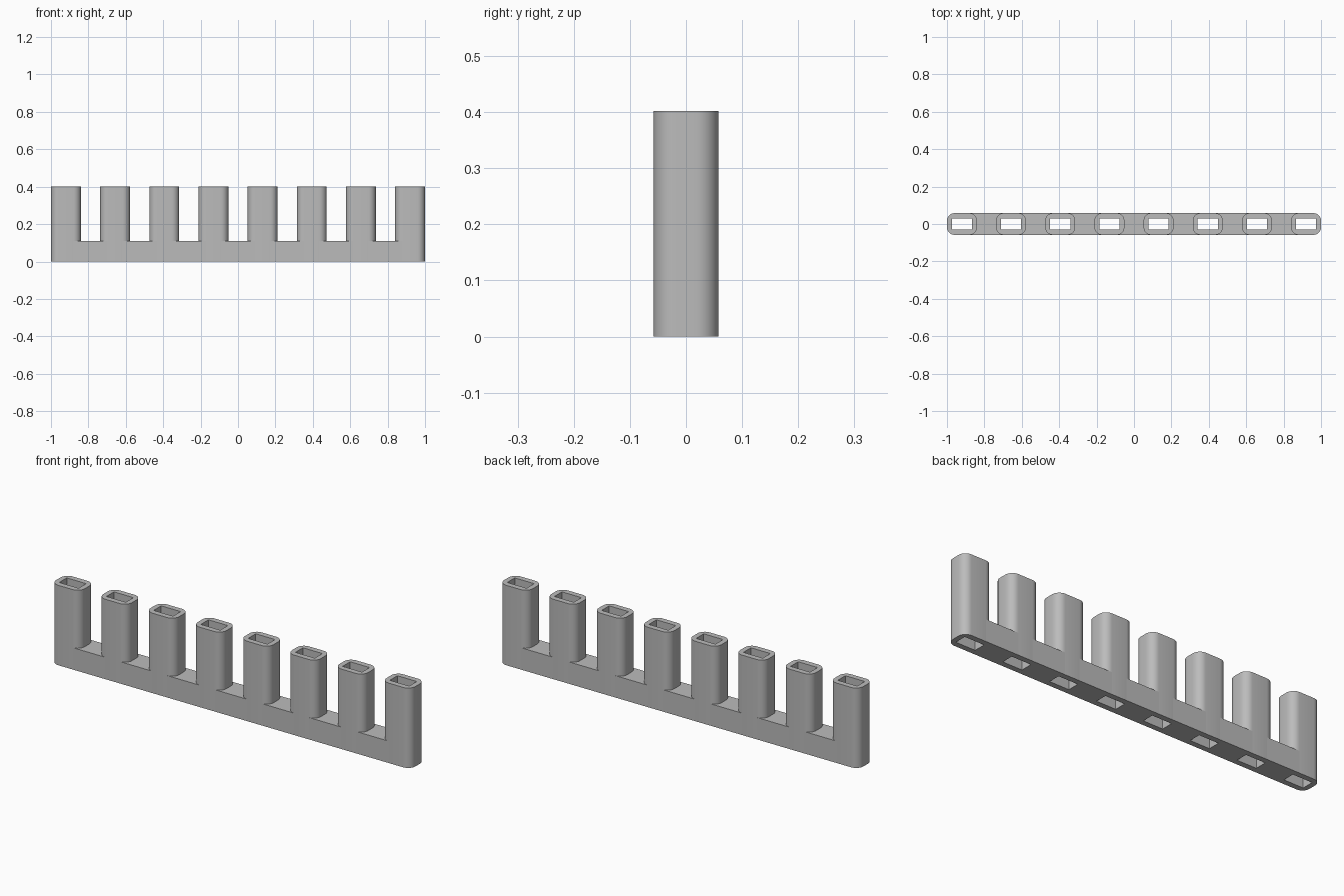
import bpy, bmesh
from math import cos, sin, pi

cube = bpy.data.objects.get("Cube")
if cube:
    bpy.data.objects.remove(cube)

COUNT = 8
HALF_X, HALF_Y, RADIUS = 0.08, 0.058, 0.04   # post footprint
HOLE_X, HOLE_Y = 0.054, 0.03                 # slot half sizes
POST_H, BASE_H = 0.402, 0.11
STEPS = 8                                    # segments per rounded corner
PITCH = 2 * (1 - HALF_X) / (COUNT - 1)

grey = bpy.data.materials.new("plain grey")
grey.use_nodes = True
grey.diffuse_color = (0.5, 0.5, 0.5, 1)
grey.node_tree.nodes["Principled BSDF"].inputs["Base Color"].default_value = grey.diffuse_color


def right_side():
    """Right half of the post outline, from front to back."""
    pts = []
    for sign in (-1, 1):
        for i in range(STEPS + 1):
            a = (i / STEPS - (sign < 0)) * pi / 2
            pts.append((HALF_X - RADIUS + RADIUS * cos(a),
                        sign * (HALF_Y - RADIUS) + RADIUS * sin(a)))
    return pts


def finish(bm, name):
    bmesh.ops.recalc_face_normals(bm, faces=bm.faces)
    mesh = bpy.data.meshes.new(name)
    bm.to_mesh(mesh)
    bm.free()
    mesh.materials.append(grey)
    obj = bpy.data.objects.new(name, mesh)
    bpy.context.collection.objects.link(obj)
    bpy.ops.object.select_all(action='DESELECT')
    obj.select_set(True)
    bpy.context.view_layer.objects.active = obj
    bpy.ops.object.shade_smooth_by_angle(angle=pi / 6)
    return obj


def ring(bm, pts, x, z):
    return [bm.verts.new((x + px, py, z)) for px, py in pts]


def wall(bm, a, b):
    for i in range(len(a)):
        j = (i + 1) % len(a)
        bm.faces.new((a[i], a[j], b[j], b[i]))


def make_post(x, name):
    """Hollow post with rounded corners and a sharp rectangular slot."""
    bm = bmesh.new()
    half = right_side()
    outer = half + [(-px, -py) for px, py in half]
    inner = [(HOLE_X, -HOLE_Y), (HOLE_X, HOLE_Y), (-HOLE_X, HOLE_Y), (-HOLE_X, -HOLE_Y)]
    n = STEPS + 1
    levels = []
    for z in (0, POST_H):
        o, h = ring(bm, outer, x, z), ring(bm, inner, x, z)
        levels.append((o, h))
        for c in range(4):
            arc = o[c * n:(c + 1) * n]
            for p, q in zip(arc, arc[1:]):
                bm.faces.new((h[c], p, q))
            bm.faces.new((h[c], arc[-1], o[(c + 1) * n % len(o)], h[(c + 1) % 4]))
    wall(bm, levels[0][0], levels[1][0])
    wall(bm, levels[0][1], levels[1][1])
    return finish(bm, name)


def make_web(x, name):
    """Base bar between two posts, its ends following the post curves."""
    bm = bmesh.new()
    left = right_side()
    right = [(PITCH - px, py) for px, py in left]
    layers = [(ring(bm, left, x, z), ring(bm, right, x, z)) for z in (0, BASE_H)]
    for l, r in layers:
        for i in range(len(l) - 1):
            bm.faces.new((l[i], r[i], r[i + 1], l[i + 1]))
    (l0, r0), (l1, r1) = layers
    for i in (0, -1):
        bm.faces.new((l0[i], r0[i], r1[i], l1[i]))
    for low, high in ((l0, l1), (r0, r1)):
        for i in range(len(low) - 1):
            bm.faces.new((low[i], low[i + 1], high[i + 1], high[i]))
    return finish(bm, name)


# Row of posts joined by base bars
for k in range(COUNT):
    x = HALF_X - 1 + k * PITCH
    make_post(x, f"hollow_post_{k + 1}")
    if k < COUNT - 1:
        make_web(x, f"base_bar_{k + 1}")
